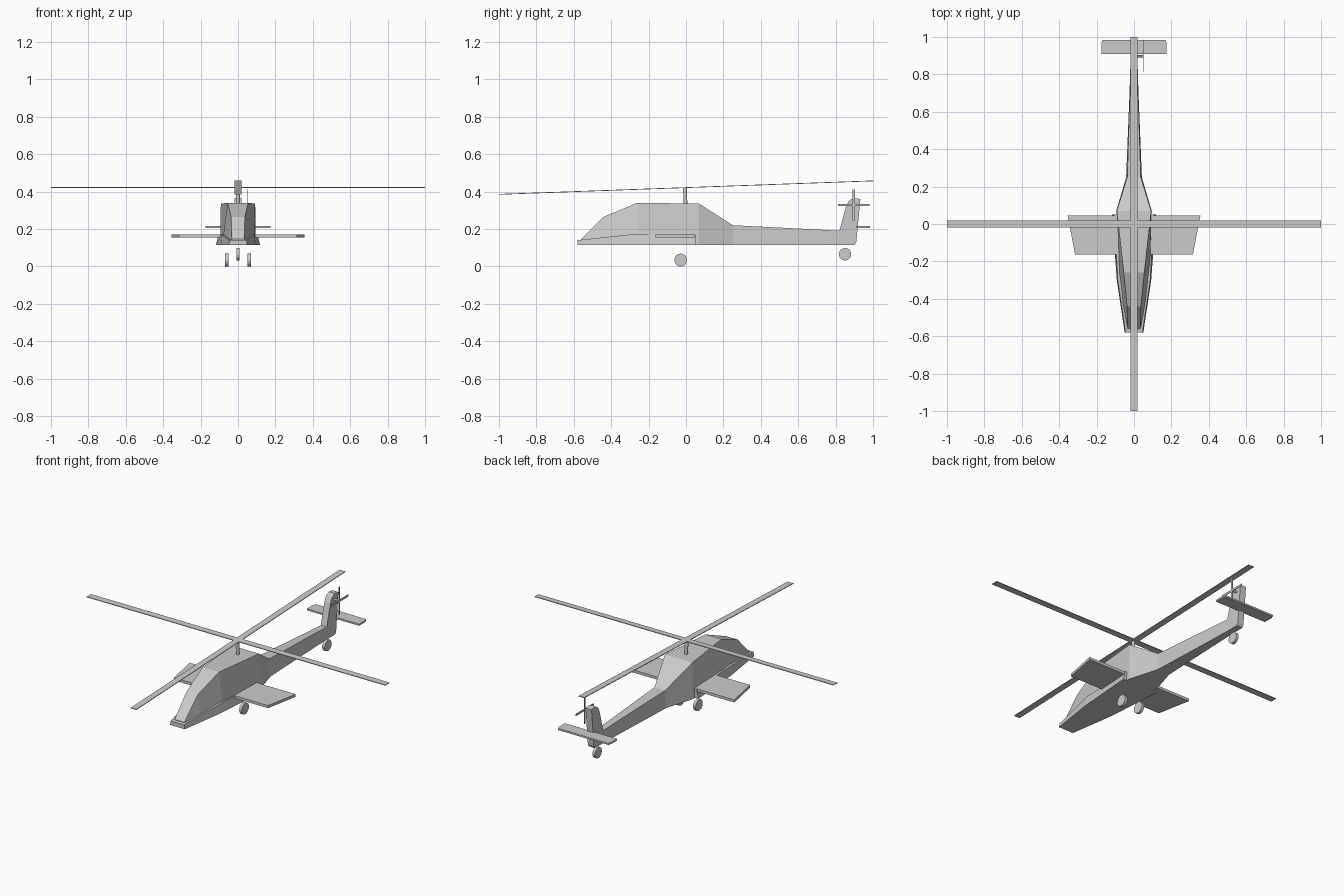
import bpy, bmesh, math
from mathutils import Matrix

if "Cube" in bpy.data.objects:
    bpy.data.objects.remove(bpy.data.objects["Cube"])


def make_object(name, bm):
    bmesh.ops.recalc_face_normals(bm, faces=bm.faces)
    mesh = bpy.data.meshes.new(name)
    bm.to_mesh(mesh)
    bm.free()
    obj = bpy.data.objects.new(name, mesh)
    bpy.context.collection.objects.link(obj)
    return obj


def loft(name, sections):
    """Four-sided body; each section is (y, bottom z, top z, bottom half width, top half width)."""
    bm = bmesh.new()
    rings = [[bm.verts.new(c) for c in ((-wb, y, zb), (wb, y, zb), (wt, y, zt), (-wt, y, zt))]
             for y, zb, zt, wb, wt in sections]
    for a, b in zip(rings, rings[1:]):
        for i in range(4):
            j = (i + 1) % 4
            bm.faces.new((a[i], a[j], b[j], b[i]))
    bm.faces.new(rings[0])
    bm.faces.new(rings[-1])
    return make_object(name, bm)


def slab(name, points, depth):
    """Extrude a flat outline of 3D points along the depth vector."""
    bm = bmesh.new()
    face = bm.faces.new([bm.verts.new(p) for p in points])
    out = bmesh.ops.extrude_face_region(bm, geom=[face])
    verts = [v for v in out['geom'] if isinstance(v, bmesh.types.BMVert)]
    bmesh.ops.translate(bm, verts=verts, vec=depth)
    return make_object(name, bm)


def box(name, size, matrix):
    bm = bmesh.new()
    bmesh.ops.create_cube(bm, size=1, matrix=matrix @ Matrix.Diagonal((*size, 1)))
    return make_object(name, bm)


def cylinder(name, radius, length, center, axis='Z', sides=24, tilt=0):
    turn = Matrix.Rotation(math.pi / 2, 4, 'Y') if axis == 'X' else Matrix.Rotation(tilt, 4, 'X')
    bm = bmesh.new()
    bmesh.ops.create_cone(bm, cap_ends=True, segments=sides, radius1=radius, radius2=radius,
                          depth=length, matrix=Matrix.Translation(center) @ turn)
    return make_object(name, bm)


# Cabin and tail boom
loft("fuselage", [
    (-0.56, 0.115, 0.145, 0.04, 0.033),
    (-0.44, 0.115, 0.265, 0.063, 0.037),
    (-0.26, 0.115, 0.34, 0.085, 0.055),
    (0.07, 0.115, 0.335, 0.095, 0.092),
    (0.25, 0.115, 0.22, 0.042, 0.036),
    (0.70, 0.115, 0.197, 0.024, 0.022),
    (0.83, 0.115, 0.19, 0.02, 0.02)])

# Wider lower hull along the cabin sides
loft("lower_hull", [
    (-0.58, 0.115, 0.14, 0.05, 0.045),
    (-0.30, 0.115, 0.17, 0.092, 0.087),
    (0.05, 0.115, 0.17, 0.118, 0.105)])

# Tail fin
fin = [(0.81, 0.115), (0.82, 0.19), (0.855, 0.32), (0.87, 0.35), (0.895, 0.365),
       (0.932, 0.36), (0.91, 0.13), (0.90, 0.115)]
slab("tail_fin", [(-0.02, y, z) for y, z in fin], (0.04, 0, 0))

# Stub wings
for side, s in (("left", -1), ("right", 1)):
    wing = [(0.04, -0.163), (0.315, -0.163), (0.355, 0.045), (0.04, 0.045)]
    slab(side + "_wing", [(s * x, y, 0.154) for x, y in wing], (0, 0, 0.016))

# Horizontal stabiliser
half = [(0.175, 0.908), (0.175, 0.965), (0.169, 0.984)]
outline = half + [(-x, y) for x, y in reversed(half)]
slab("stabiliser", [(x, y, 0.206) for x, y in outline], (0, 0, 0.01))

# Wheels
for name, x, y, z, r in (("left_wheel", -0.06, -0.028, 0.034, 0.034),
                         ("right_wheel", 0.06, -0.028, 0.034, 0.034),
                         ("tail_wheel", 0, 0.85, 0.065, 0.033)):
    wheel = cylinder(name, r, 0.017, (x, y, z), 'X')
    wheel.data.shade_smooth()
    wheel.data.set_sharp_from_angle(angle=math.radians(40))

# Main rotor, leaning slightly forward
tilt = math.atan(0.036)
rotor = Matrix.Translation((0, 0, 0.421)) @ Matrix.Rotation(tilt, 4, 'X')
box("rotor_blades_across", (2, 0.038, 0.004), rotor)
box("rotor_blades_along", (0.038, 2, 0.004), rotor)
cylinder("rotor_mast", 0.01, 0.1, (0, -0.004, 0.372), sides=12, tilt=tilt)

# Tail rotor
cylinder("tail_rotor_shaft", 0.006, 0.05, (0.026, 0.897, 0.328), 'X', 12)
hub = Matrix.Translation((0.05, 0.897, 0.328))
box("tail_rotor_blades_upright", (0.004, 0.012, 0.168), hub)
box("tail_rotor_blades_level", (0.004, 0.168, 0.012), hub)
